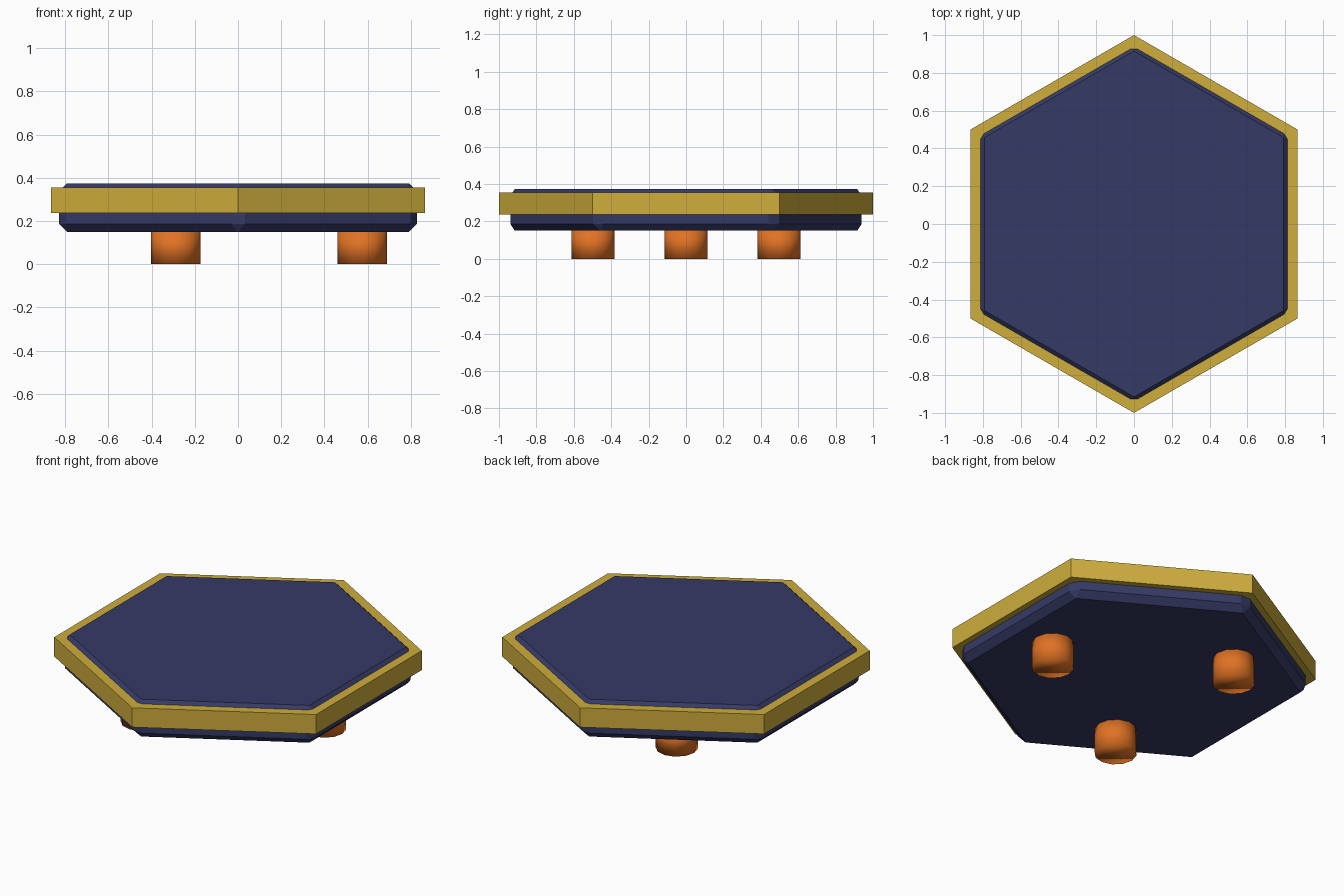
import bpy
from math import radians, cos, sin

cube = bpy.data.objects.get("Cube")
if cube:
    bpy.data.objects.remove(cube, do_unlink=True)


def make_material(name, color):
    mat = bpy.data.materials.new(name)
    mat.use_nodes = True
    mat.diffuse_color = color
    mat.node_tree.nodes["Principled BSDF"].inputs["Base Color"].default_value = color
    return mat


def prism(name, sides, radius, bottom, top, mat, x=0, y=0, turn=0):
    """Upright prism between two heights."""
    bpy.ops.mesh.primitive_cylinder_add(
        vertices=sides, radius=radius, depth=top - bottom,
        location=(x, y, (bottom + top) / 2), rotation=(0, 0, turn))
    obj = bpy.context.object
    obj.name = name
    obj.data.materials.append(mat)
    return obj


navy = make_material("navy blue", (0.036, 0.042, 0.13, 1))
gold = make_material("gold", (0.62, 0.42, 0.045, 1))
orange = make_material("orange", (0.75, 0.17, 0.018, 1))

# Hexagonal tile body with chamfered edges
body = prism("tile_body", 6, 0.958, 0.15, 0.373, navy)
bevel = body.modifiers.new("chamfer", "BEVEL")
bevel.width = 0.037
bevel.segments = 1

# Gold rim band around the body
prism("rim_band", 6, 1.0, 0.238, 0.354, gold)

# Three smooth-shaded feet, evenly spaced
for i, name in enumerate(("left_foot", "back_right_foot", "front_right_foot")):
    angle = radians(120 * i)
    foot = prism(name, 12, 0.115, 0, 0.155, orange,
                 0.575 * cos(angle), 0.575 * sin(angle))
    bpy.ops.object.shade_smooth()
